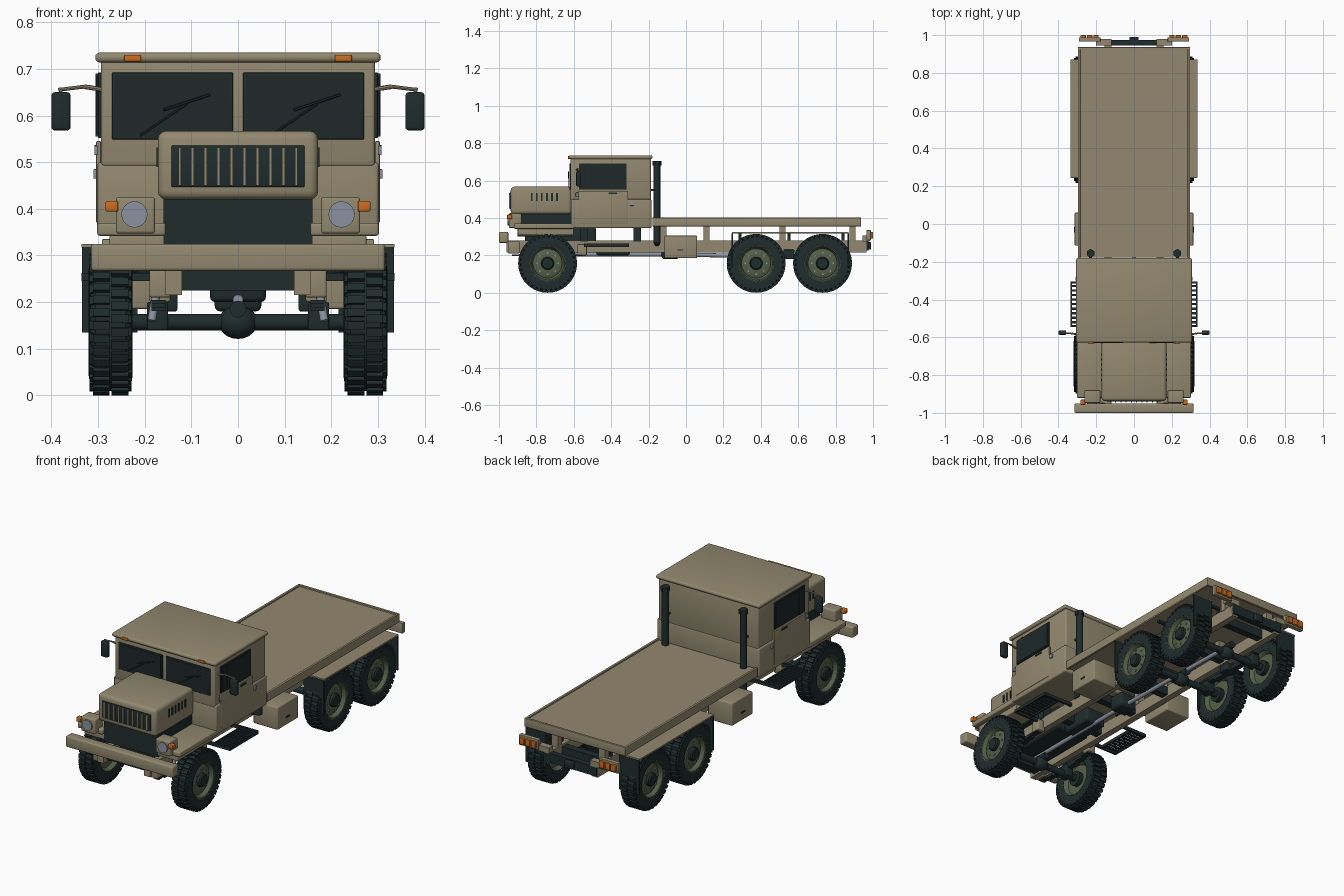
import bpy, bmesh, math
from mathutils import Vector, Matrix

cube = bpy.data.objects.get("Cube")
if cube:
    bpy.data.objects.remove(cube, do_unlink=True)


def material(name, rgb):
    m = bpy.data.materials.new(name)
    m.use_nodes = True
    m.diffuse_color = (*rgb, 1)
    m.node_tree.nodes["Principled BSDF"].inputs["Base Color"].default_value = (*rgb, 1)
    return m


TAN = material("khaki paint", (0.29, 0.25, 0.16))
DARK = material("dark rubber", (0.014, 0.025, 0.026))
GLASS = material("dark glass", (0.013, 0.021, 0.022))
OLIVE = material("olive rim", (0.09, 0.115, 0.065))
STEEL = material("grey steel", (0.26, 0.29, 0.35))
ORANGE = material("orange lamp", (0.60, 0.15, 0.015))


def finish(name, bm, mat):
    bmesh.ops.recalc_face_normals(bm, faces=bm.faces)
    me = bpy.data.meshes.new(name)
    bm.to_mesh(me)
    bm.free()
    me.materials.append(mat)
    me.shade_smooth()
    me.set_sharp_from_angle(angle=math.radians(35))
    ob = bpy.data.objects.new(name, me)
    bpy.context.collection.objects.link(ob)
    return ob


def add_box(bm, xr, yr, zr):
    size = [b - a for a, b in (xr, yr, zr)]
    mid = [(a + b) / 2 for a, b in (xr, yr, zr)]
    mat = Matrix.Translation(mid) @ Matrix.Diagonal((*size, 1))
    return bmesh.ops.create_cube(bm, size=1, matrix=mat)["verts"]


def box(name, xr, yr, zr, mat=TAN, bevel=0.0):
    bm = bmesh.new()
    add_box(bm, xr, yr, zr)
    if bevel:
        bmesh.ops.bevel(bm, geom=bm.edges[:], offset=bevel, segments=3, profile=0.5, affect='EDGES')
    return finish(name, bm, mat)


def pair(name, xr, yr, zr, mat=TAN, bevel=0.0):
    box("left_" + name, xr, yr, zr, mat, bevel)
    box("right_" + name, (-xr[1], -xr[0]), yr, zr, mat, bevel)


def rod(name, p, q, r, mat=DARK, sides=16):
    p, q = Vector(p), Vector(q)
    d = q - p
    bm = bmesh.new()
    turn = d.to_track_quat('Z', 'Y').to_matrix().to_4x4()
    bmesh.ops.create_cone(bm, cap_ends=True, segments=sides, radius1=r, radius2=r, depth=d.length,
                          matrix=Matrix.Translation((p + q) / 2) @ turn)
    return finish(name, bm, mat)


def rod_pair(name, p, q, r, mat=DARK, sides=16):
    rod("left_" + name, p, q, r, mat, sides)
    rod("right_" + name, (-p[0], *p[1:]), (-q[0], *q[1:]), r, mat, sides)


def lathe(name, profile, mat, steps=40):
    # profile holds (x, radius) points turned about the x axis
    bm = bmesh.new()
    vs = [bm.verts.new((x, 0, r)) for x, r in profile]
    edges = [bm.edges.new(e) for e in zip(vs, vs[1:])]
    bmesh.ops.spin(bm, geom=vs + edges, cent=(0, 0, 0), axis=(1, 0, 0), angle=math.tau, steps=steps)
    bmesh.ops.remove_doubles(bm, verts=bm.verts, dist=1e-5)
    return finish(name, bm, mat)


# Wheels: tyre, lugs, rim, hub and bolts share meshes
half = [(0, .148), (.032, .148), (.043, .14), (.047, .115), (.043, .092), (.03, .09)]
tyre = lathe("tyre", [(-x, r) for x, r in reversed(half)] + half[1:], DARK)
rim = lathe("rim", [(-.02, 0), (-.02, .08), (-.04, .09), (-.044, .096), (.044, .096), (.04, .088),
                    (.02, .078), (.028, .062), (.026, .03), (.026, 0)], OLIVE)
hub = lathe("hub", [(-.045, 0), (-.045, .04), (.04, .034), (.046, .028), (.046, 0)], DARK, 16)
bm = bmesh.new()
COUNT = 34
for side in (1, -1):
    for i in range(COUNT):
        spin = Matrix.Rotation((i + side / 4) * math.tau / COUNT, 4, 'X')
        for width, low, high in ((.038, .14, .157), (.045, .125, .148)):
            xr = sorted((side * .002, side * width))
            bmesh.ops.transform(bm, matrix=spin, verts=add_box(bm, xr, (-.009, .009), (low, high)))
lugs = finish("tread_lugs", bm, DARK)
bm = bmesh.new()
for i in range(8):
    turn = Matrix.Rotation(i * math.tau / 8, 4, 'X')
    bmesh.ops.transform(bm, matrix=turn, verts=add_box(bm, (.025, .032), (-.004, .004), (.054, .062)))
bolts = finish("wheel_bolts", bm, STEEL)
AXLES = {"front": -.74, "middle": .375, "rear": .73}
masters = (tyre, rim, hub, lugs, bolts)
for axle, y in AXLES.items():
    for side, s in (("left", 1), ("right", -1)):
        for m in masters:
            ob = bpy.data.objects.new(f"{axle}_{side}_{m.name}", m.data)
            ob.location = (s * .273, y, .157)
            ob.rotation_euler.z = 0 if s > 0 else math.pi
            bpy.context.collection.objects.link(ob)
for m in masters:
    bpy.data.objects.remove(m)

# Axles, differentials and springs
for axle, y in AXLES.items():
    rod(axle + "_axle", (-.25, y, .157), (.25, y, .157), .018)
    ball = lathe(axle + "_differential", [(.042 * math.cos(a), .036 * math.sin(a))
                 for a in (k * math.pi / 10 for k in range(11))], DARK, 20)
    ball.location = (0, y, .157)
    rod(axle + "_pinion", (0, y - .05, .185), (0, y + .05, .185), .018)
    pair(axle + "_spring_seat", (.15, .195), (y - .03, y + .03), (.14, .2), DARK, .004)
for k, reach in enumerate((.19, .14, .09)):
    z = .205 - k * .008
    pair(f"front_spring_leaf_{k}", (.155, .185), (-.74 - reach, -.74 + reach), (z - .008, z), DARK)
    pair(f"rear_spring_leaf_{k}", (.155, .185), (.55 - reach * 1.15, .55 + reach * 1.15), (z - .008, z), DARK)
pair("rear_spring_pivot", (.13, .19), (.52, .58), (.18, .23), DARK, .005)
rod_pair("shock_absorber", (.185, -.80, .16), (.17, -.78, .25), .009, STEEL)
rod("front_drive_shaft", (0, -.78, .205), (0, -.1, .205), .011, STEEL)
rod("rear_drive_shaft", (0, -.1, .205), (0, .70, .19), .011, STEEL)

# Chassis
pair("chassis_rail", (.12, .155), (-.96, .965), (.215, .28))
pair("front_spring_hanger", (.145, .19), (-.95, -.89), (.21, .275), TAN, .005)
pair("rear_spring_hanger", (.145, .19), (-.58, -.53), (.2, .26), TAN, .005)
for i, y in enumerate((-.42, -.15, .1, .25, .55, .85)):
    box(f"cross_member_{i}", (-.12, .12), (y - .02, y + .02), (.225, .27), DARK)
box("front_cross_member", (-.145, .145), (-.93, -.88), (.225, .275), DARK)
box("rear_cross_member", (-.155, .155), (.945, .975), (.225, .275), DARK)
box("engine", (-.1, .1), (-.86, -.48), (.225, .35), DARK, .015)
box("gearbox", (-.06, .06), (-.48, -.3), (.2, .28), DARK, .012)
box("transfer_case", (-.05, .05), (-.13, -.04), (.18, .26), DARK, .012)
box("bumper", (-.315, .315), (-1, -.95), (.267, .325), TAN, .007)
pair("side_box", (.17, .314), (-.115, .06), (.185, .305), TAN, .006)
pair("side_box_latch", (.314, .318), (-.045, -.015), (.225, .232), DARK)

# Side steps: frame and slats
for y in (-.54, -.31):
    pair("step_bracket", (.15, .335), (y - .006, y + .006), (.245, .262), DARK)
for x in (.235, .328):
    pair("step_edge", (x, x + .007), (-.545, -.305), (.245, .262), DARK)
for i in range(9):
    y = -.52 + i * .024
    pair(f"step_slat_{i}", (.235, .335), (y - .006, y + .006), (.252, .26), DARK)

# Cab
box("cab_lower", (-.302, .302), (-.615, -.185), (.345, .5), TAN, .008)
box("cab_upper", (-.294, .294), (-.617, -.187), (.49, .72), TAN, .008)
box("roof", (-.306, .306), (-.627, -.18), (.714, .735), TAN, .009)
pair("cab_front_mount", (.11, .16), (-.565, -.525), (.275, .35), DARK)
pair("cab_rear_mount", (.11, .16), (-.28, -.24), (.275, .35), DARK)
pair("roof_lamp", (.208, .244), (-.632, -.615), (.716, .73), ORANGE, .003)
pair("windscreen_frame", (.011, .27), (-.622, -.614), (.549, .692), DARK, .002)
pair("windscreen", (.018, .263), (-.624, -.62), (.556, .685), GLASS)
pair("side_window_frame", (.292, .3), (-.572, -.318), (.552, .692), DARK, .002)
pair("side_window", (.299, .303), (-.565, -.325), (.559, .685), GLASS)
pair("window_post", (.3, .306), (-.525, -.518), (.555, .69), DARK)
pair("door_panel", (.294, .304), (-.575, -.31), (.37, .545), TAN, .002)
pair("door_sill", (.3, .308), (-.415, -.37), (.528, .537), DARK)
pair("door_handle", (.3, .31), (-.3, -.28), (.465, .485), STEEL, .002)
pair("door_hinge", (.3, .308), (-.59, -.575), (.515, .535), STEEL, .002)
for s, side in ((1, "left"), (-1, "right")):
    rod(f"{side}_wiper_arm", (s * .14 - .07, -.627, .557), (s * .14 + .03, -.627, .625), .0025, DARK, 6)
    rod(f"{side}_wiper_blade", (s * .14 - .02, -.628, .612), (s * .14 + .08, -.628, .645), .003, DARK, 6)

# Mirrors
rod_pair("mirror_arm_inner", (.285, -.585, .655), (.33, -.58, .662), .005, TAN, 8)
rod_pair("mirror_arm_outer", (.33, -.58, .662), (.385, -.575, .655), .004, TAN, 8)
rod_pair("mirror_stem", (.38, -.575, .66), (.38, -.575, .64), .004, TAN, 8)
pair("mirror", (.359, .4), (-.587, -.563), (.568, .65), DARK, .007)

# Hood, grille and engine bay
box("engine_bay", (-.16, .16), (-.9, -.61), (.3, .43), DARK)
box("hood", (-.172, .172), (-.937, -.612), (.42, .567), TAN, .018)
box("grille", (-.143, .143), (-.941, -.933), (.447, .536), DARK, .003)
for i in range(10):
    x = (i - 4.5) * .0278
    box(f"grille_bar_{i}", (x - .003, x + .003), (-.946, -.938), (.45, .532))
for i in range(6):
    y = -.825 + i * .027
    pair(f"hood_louver_{i}", (.17, .175), (y - .005, y + .005), (.49, .532), DARK)

# Front fenders and headlights
pair("front_fender", (.155, .302), (-.92, -.6), (.342, .37), TAN, .006)
pair("fender_skirt", (.155, .275), (-.9, -.6), (.308, .345), TAN, .004)
pair("headlight_box", (.178, .262), (-.947, -.88), (.347, .425), TAN, .006)
rod_pair("headlight", (.222, -.94, .388), (.222, -.954, .388), .028, STEEL, 24)
pair("indicator", (.257, .284), (-.957, -.93), (.394, .417), ORANGE, .004)

# Exhaust stacks
rod_pair("exhaust_stack", (.23, -.155, .265), (.23, -.155, .69), .018, DARK, 12)
rod_pair("exhaust_cap", (.23, -.155, .68), (.23, -.155, .703), .023, DARK, 6)
rod_pair("exhaust_elbow", (.23, -.155, .275), (.1, -.155, .255), .015, DARK, 12)
pair("exhaust_bracket", (.222, .238), (-.19, -.15), (.545, .555), DARK)

# Flat bed
box("bed_floor", (-.29, .29), (-.178, .93), (.362, .394))
pair("bed_side_rail", (.284, .297), (-.18, .935), (.355, .401), TAN, .002)
box("bed_back_rail", (-.297, .297), (.923, .936), (.355, .401), TAN, .002)
for i, y in enumerate((-.12, .11, .515, .89)):
    pair(f"bed_post_{i}", (.118, .157), (y - .016, y + .016), (.275, .365))

# Rear fenders and mud flaps
pair("rear_fender", (.21, .336), (.245, .87), (.317, .325), TAN)
for i, y in enumerate((.247, .868)):
    pair(f"mud_flap_{i}", (.215, .334), (y - .004, y + .004), (.135, .318), DARK)
for i, y in enumerate((.29, .55, .84)):
    pair(f"fender_bracket_{i}", (.14, .3), (y - .008, y + .008), (.305, .318), DARK)
    pair(f"fender_bracket_leg_{i}", (.14, .15), (y - .008, y + .008), (.275, .312), DARK)

# Tail lights and hitch
pair("tail_light_arm", (.12, .2), (.945, .98), (.275, .305))
pair("tail_light_plate", (.178, .292), (.965, .988), (.28, .335), TAN, .003)
for i in range(3):
    x = .187 + i * .034
    pair(f"tail_lamp_{i}", (x, x + .028), (.985, 1), (.29, .325), ORANGE, .003)
box("hitch", (-.025, .025), (.97, .99), (.23, .27), DARK, .005)
